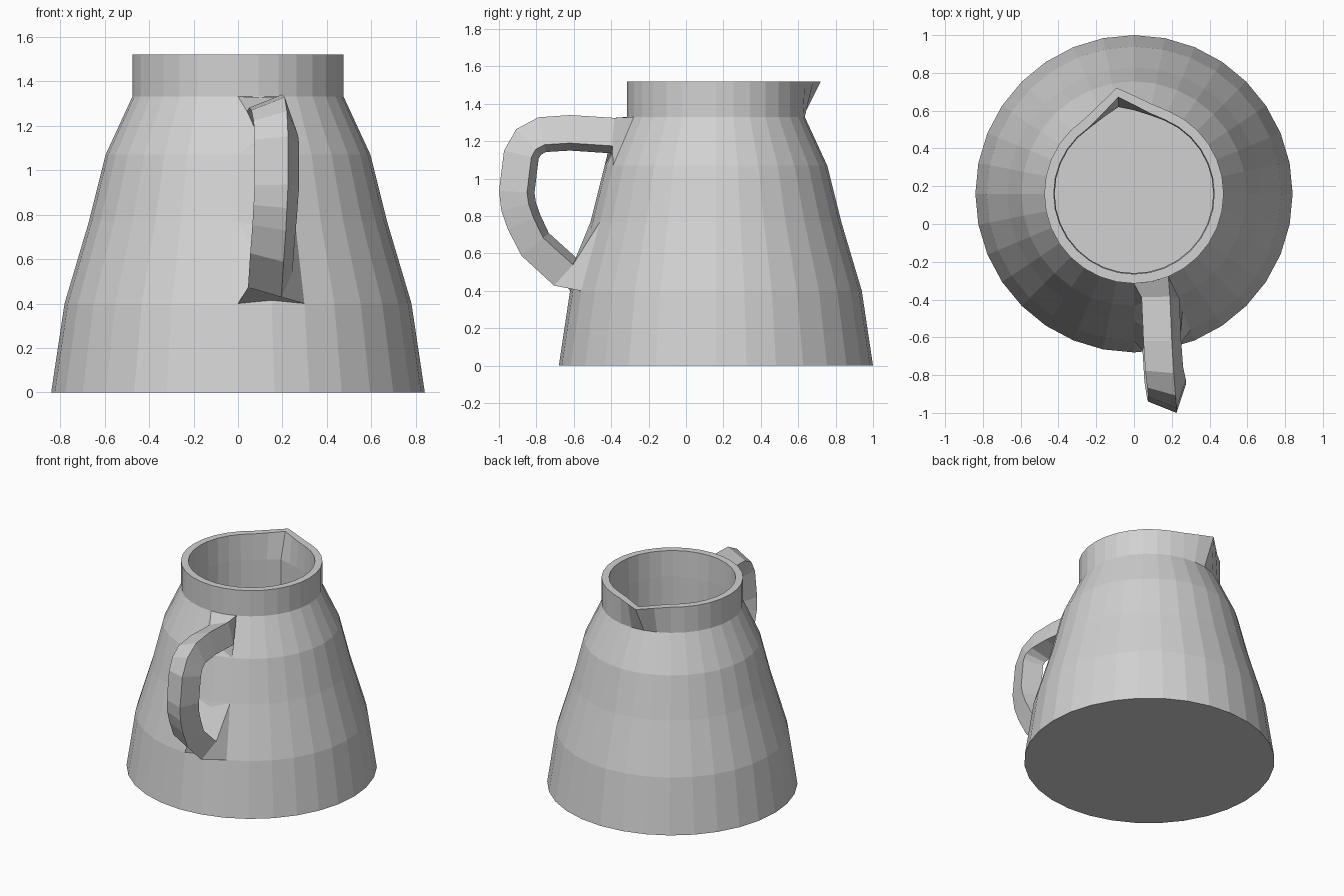
import bpy
import bmesh
from math import sin, cos, tau
from mathutils import Vector

SEGMENTS = 32
CENTRE_Y = 0.16
# Outward pull of the rim points that form the pouring lip
LIP = {-2: 0.035, -1: 0.095, 0: 0.045, 1: 0.01}

cube = bpy.data.objects.get("Cube")
if cube:
    bpy.data.objects.remove(cube, do_unlink=True)

clay = bpy.data.materials.new("light_grey")
clay.use_nodes = True
clay.diffuse_color = (0.64, 0.64, 0.64, 1)
clay.node_tree.nodes["Principled BSDF"].inputs["Base Color"].default_value = clay.diffuse_color


def round_point(i, radius, z, lip=0.0):
    """Point on the body ring; index zero is at the back."""
    a = tau * i / SEGMENTS
    return Vector((radius * sin(a), CENTRE_Y + radius * cos(a) + lip * LIP.get(i, 0), z))


def loft(name, rings, cap_ends):
    """Join equal rings of points with quads into a flat-shaded object."""
    bm = bmesh.new()
    loops = [[bm.verts.new(p) for p in ring] for ring in rings]
    for low, high in zip(loops, loops[1:]):
        for i in range(len(low)):
            j = (i + 1) % len(low)
            bm.faces.new((low[i], low[j], high[j], high[i]))
    if cap_ends:
        bm.faces.new(loops[0])
        bm.faces.new(loops[-1])
    bmesh.ops.recalc_face_normals(bm, faces=bm.faces)
    mesh = bpy.data.meshes.new(name)
    bm.to_mesh(mesh)
    bm.free()
    mesh.materials.append(clay)
    obj = bpy.data.objects.new(name, mesh)
    bpy.context.collection.objects.link(obj)
    return obj


# Jug body: outer wall up to the lipped rim, then the straight inner bore
profile = [  # radius, height, lip strength
    (0.84, 0, 0), (0.78, 0.4, 0), (0.67, 0.77, 0), (0.595, 1.07, 0),
    (0.475, 1.33, 0), (0.475, 1.52, 1),
    (0.425, 1.52, 1), (0.42, 1.33, 0.5), (0.42, 0.1, 0.5),
]
half = SEGMENTS // 2
body_rings = [[round_point(i, *step) for i in range(-half, half)] for step in profile]
loft("jug_body", body_rings, True)

# Handle: a tilted rectangular section swept along a path, flared onto the body
path = [Vector(p) for p in (
    (0.14, -0.39, 1.235), (0.15, -0.62, 1.25), (0.16, -0.77, 1.24),
    (0.17, -0.845, 1.20), (0.175, -0.885, 1.13), (0.175, -0.91, 0.93),
    (0.17, -0.90, 0.85), (0.165, -0.87, 0.765), (0.155, -0.81, 0.645),
    (0.145, -0.645, 0.495))]
section = [(-0.10, 0.03), (0.05, 0.09), (0.10, -0.06), (-0.04, -0.10)]


def root(top, bottom):
    """Four body points, two segments wide, where the handle joins."""
    left, right = half, half - 2
    return [round_point(left, *top), round_point(right, *top),
            round_point(right, *bottom), round_point(left, *bottom)]


handle_rings = [root(profile[4], profile[3])]
for k, centre in enumerate(path):
    along = path[min(k + 1, len(path) - 1)] - path[max(k - 1, 0)]
    outward = Vector((0, -along.z, along.y)).normalized() * -1
    handle_rings.append([centre + Vector((x, 0, 0)) + outward * n for x, n in section])
handle_rings.append(root(profile[1], profile[2]))
loft("handle", handle_rings, False)
